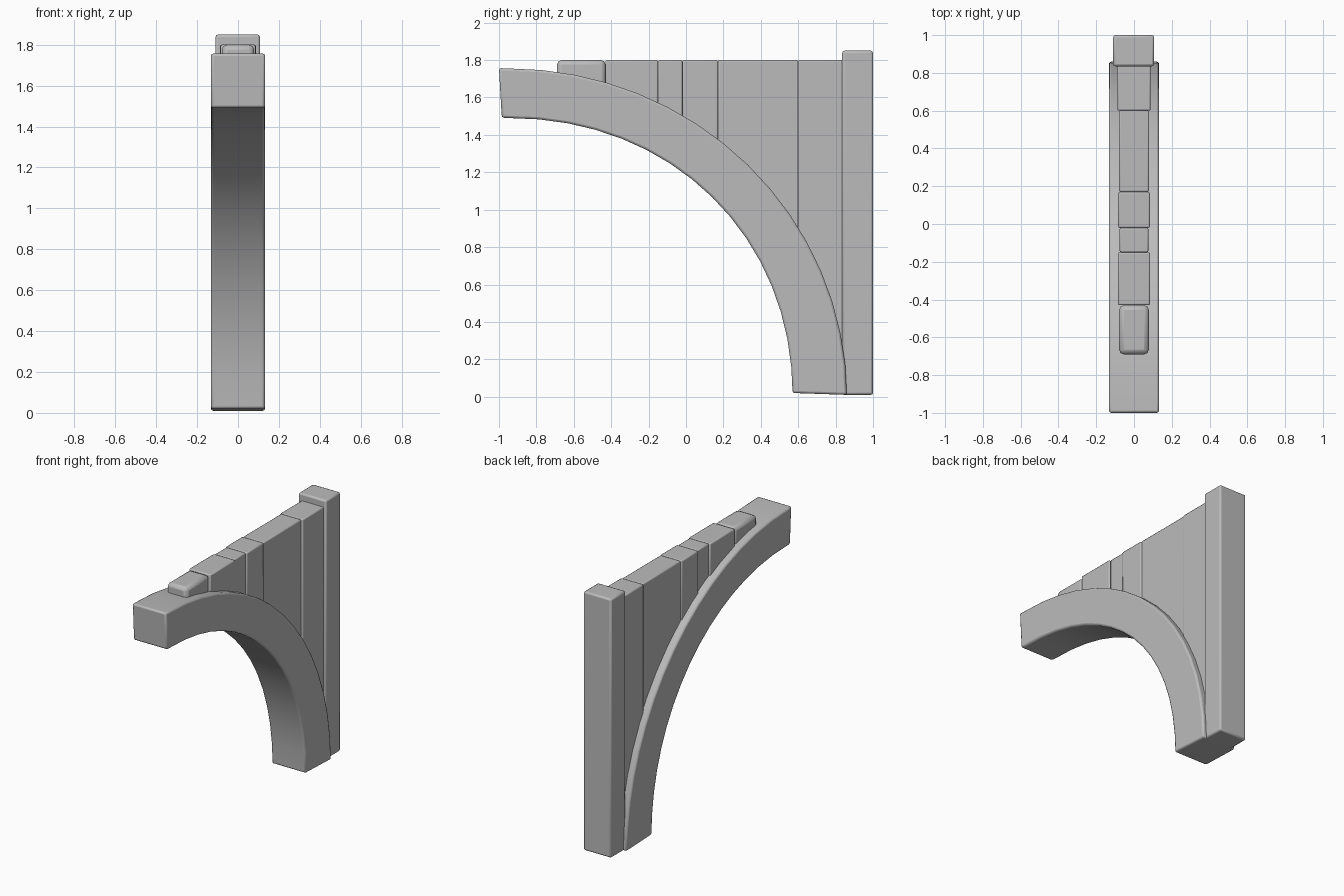
import bpy, bmesh, math

cube = bpy.data.objects.get("Cube")
if cube:
    bpy.data.objects.remove(cube, do_unlink=True)

stone = bpy.data.materials.new("grey stone")
stone.use_nodes = True
stone.diffuse_color = (0.5, 0.5, 0.5, 1)
stone.node_tree.nodes["Principled BSDF"].inputs["Base Color"].default_value = (0.5, 0.5, 0.5, 1)


def prism(name, profile, x0, x1, bevel):
    """Extrude a y-z profile along x and soften its edges."""
    bm = bmesh.new()
    face = bm.faces.new([bm.verts.new((x0, y, z)) for y, z in profile])
    out = bmesh.ops.extrude_face_region(bm, geom=[face])
    verts = [g for g in out["geom"] if isinstance(g, bmesh.types.BMVert)]
    bmesh.ops.translate(bm, verts=verts, vec=(x1 - x0, 0, 0))
    bmesh.ops.recalc_face_normals(bm, faces=bm.faces)
    mesh = bpy.data.meshes.new(name)
    bm.to_mesh(mesh)
    bm.free()
    mesh.materials.append(stone)
    ob = bpy.data.objects.new(name, mesh)
    bpy.context.collection.objects.link(ob)
    mod = ob.modifiers.new("soft edges", "BEVEL")
    mod.width = bevel
    mod.segments = 2
    mod.limit_method = "ANGLE"
    mod.angle_limit = math.radians(40)
    bpy.ops.object.select_all(action="DESELECT")
    ob.select_set(True)
    bpy.context.view_layer.objects.active = ob
    bpy.ops.object.shade_smooth_by_angle(angle=math.radians(35))
    return ob


CENTRE = -0.95


def arc(a, b, power, steps=16):
    """Quarter oval from the foot up to the crown."""
    pts = []
    for i in range(steps + 1):
        t = math.pi / 2 * i / steps
        pts.append((CENTRE + a * max(math.cos(t), 0) ** (2 / power),
                    b * math.sin(t) ** (2 / power)))
    return pts


# Curved brace, with a slightly slanted crown end
outer = arc(1.81, 1.755, 2.0)
inner = arc(1.52, 1.49, 2.08)
outer[0] = (0.86, 0.01)
inner[0] = (0.57, 0.02)
outer.append((-1.0, 1.757))
inner.append((-0.985, 1.492))
prism("curved_brace", outer + inner[::-1], -0.133, 0.133, 0.012)

# Upright post at the back
prism("back_post", [(0.835, 0.01), (1, 0.01), (1, 1.85), (0.835, 1.85)], -0.11, 0.107, 0.012)


def hidden_edge(y):
    """Height of the middle of the brace, where the infill ends."""
    u = min((y - CENTRE) / 1.66, 1)
    return max(1.62 * math.sqrt(1 - u * u), 0.05)


# Infill blocks between brace and post, with slightly uneven faces
cuts = [-0.69, -0.43, -0.15, -0.02, 0.17, 0.6, 0.86]
sides = [0.079, 0.085, 0.076, 0.084, 0.08, 0.088]
for i, (y0, y1) in enumerate(zip(cuts, cuts[1:])):
    lower = [(y0 + (y1 - y0) * k / 6, hidden_edge(y0 + (y1 - y0) * k / 6)) for k in range(7)]
    prism("infill_block_%d" % (i + 1), lower + [(y1, 1.8), (y0, 1.8)],
          -sides[i], sides[i], 0.025 if i == 0 else 0.008)
